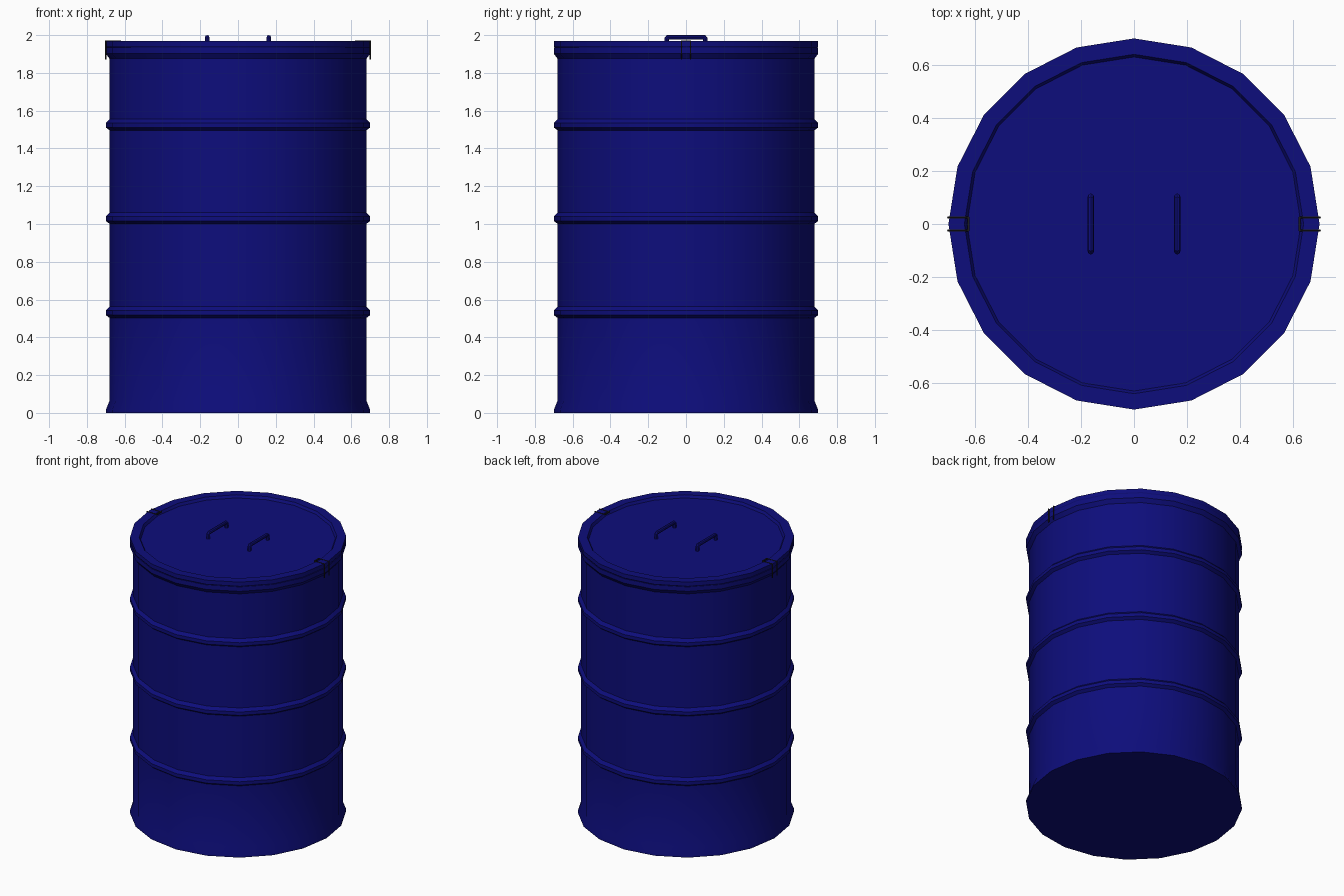
import bpy, bmesh, math
from mathutils import Vector

if "Cube" in bpy.data.objects:
    bpy.data.objects.remove(bpy.data.objects["Cube"])

SIDES = 20


def material(name, colour):
    m = bpy.data.materials.new(name)
    m.diffuse_color = (*colour, 1)
    m.use_nodes = True
    m.node_tree.nodes["Principled BSDF"].inputs["Base Color"].default_value = m.diffuse_color
    return m


blue = material("blue_paint", (0.004, 0.004, 0.2))
dark = material("dark_wire", (0.012, 0.012, 0.012))


def finish(name, bm, mat):
    bmesh.ops.recalc_face_normals(bm, faces=bm.faces)
    me = bpy.data.meshes.new(name)
    bm.to_mesh(me)
    bm.free()
    ob = bpy.data.objects.new(name, me)
    bpy.context.collection.objects.link(ob)
    me.materials.append(mat)
    bpy.ops.object.select_all(action='DESELECT')
    ob.select_set(True)
    bpy.context.view_layer.objects.active = ob
    bpy.ops.object.shade_smooth_by_angle(angle=math.radians(30))
    return ob


def lathe(name, profile, mat):
    """Closed solid of revolution from (radius, z) points, capped at both ends."""
    bm = bmesh.new()
    rings = [[bm.verts.new((r * math.cos(a), r * math.sin(a), z))
              for a in (2 * math.pi * i / SIDES for i in range(SIDES))]
             for r, z in profile]
    for lo, hi in zip(rings, rings[1:]):
        for i in range(SIDES):
            j = (i + 1) % SIDES
            bm.faces.new((lo[i], lo[j], hi[j], hi[i]))
    bm.faces.new(rings[0])
    bm.faces.new(rings[-1])
    return finish(name, bm, mat)


def tube(name, points, radius, mat, sides=8):
    """Round bar swept along a path lying in one plane, mitred at the bends."""
    pts = [Vector(p) for p in points]
    dirs = [(b - a).normalized() for a, b in zip(pts, pts[1:])]
    normal = next(n for n in (a.cross(b) for a, b in zip(dirs, dirs[1:]))
                  if n.length > 0.01).normalized()
    bm = bmesh.new()
    rings = []
    for i, p in enumerate(pts):
        a, b = dirs[max(i - 1, 0)], dirs[min(i, len(dirs) - 1)]
        t = (a + b).normalized()
        side = t.cross(normal) / max(t.dot(a), 0.3)
        rings.append([bm.verts.new(p + radius * (math.cos(w) * side + math.sin(w) * normal))
                      for w in (2 * math.pi * k / sides for k in range(sides))])
    for lo, hi in zip(rings, rings[1:]):
        for k in range(sides):
            m = (k + 1) % sides
            bm.faces.new((lo[k], lo[m], hi[m], hi[k]))
    bm.faces.new(rings[0])
    bm.faces.new(rings[-1])
    return finish(name, bm, mat)


# Drum body: flared foot, three rolling hoops, flared neck
body = [(0.70, 0), (0.70, 0.015), (0.68, 0.065)]
for z in (0.53, 1.028, 1.523):
    body += [(0.68, z - 0.027), (0.70, z - 0.012), (0.70, z + 0.012), (0.68, z + 0.032)]
body += [(0.68, 1.875), (0.70, 1.902), (0.70, 1.934)]
lathe("drum_body", body, blue)

# Lid: raised rim around a slightly sunken panel
lathe("lid", [(0.695, 1.934), (0.70, 1.942), (0.70, 1.968), (0.64, 1.968), (0.63, 1.95)], blue)

for side, s in (("left", -1), ("right", 1)):
    # Lid handle
    x = 0.163 * s
    tube(side + "_handle", [(x, -0.103, 1.945), (x, -0.103, 1.98), (x, -0.096, 1.988),
                            (x, 0.096, 1.988), (x, 0.103, 1.98), (x, 0.103, 1.945)],
         0.012, blue)
    # Wire clip: two hooks over the rim joined by a crossbar
    for end, y in (("front", -0.024), ("back", 0.024)):
        tube(f"{side}_clip_{end}_wire",
             [(0.622 * s, y, 1.968), (0.701 * s, y, 1.968), (0.701 * s, y, 1.87)],
             0.004, dark, 6)
    bm = bmesh.new()
    bmesh.ops.create_cube(bm, size=1)
    bmesh.ops.scale(bm, vec=(0.008, 0.052, 0.008), verts=bm.verts)
    bmesh.ops.translate(bm, vec=(0.624 * s, 0, 1.968), verts=bm.verts)
    finish(side + "_clip_crossbar", bm, dark)
